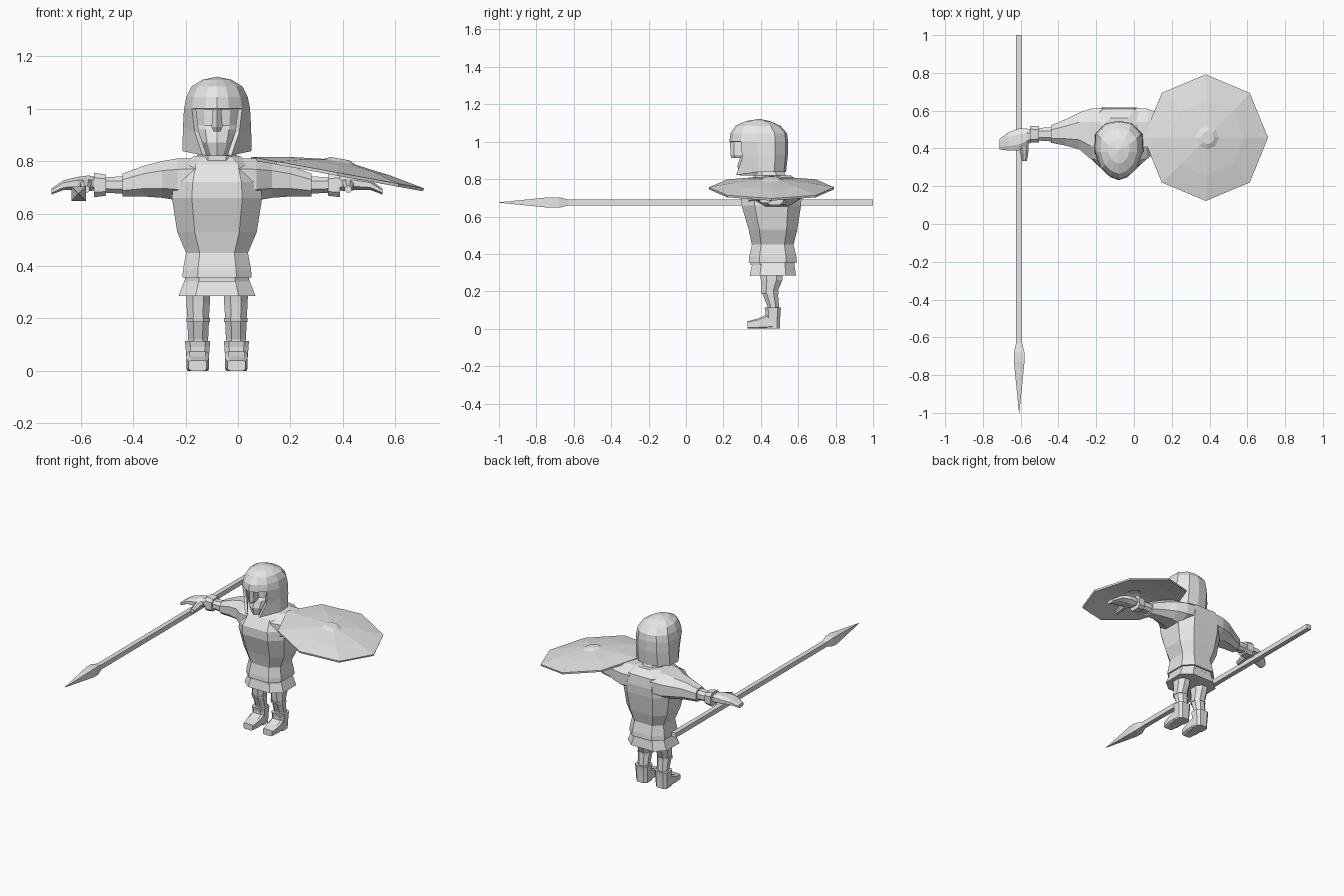
import bpy, bmesh, math
from mathutils import Matrix, Vector

if "Cube" in bpy.data.objects:
    bpy.data.objects.remove(bpy.data.objects["Cube"])

CX = -0.08  # symmetry plane of the figure
grey = bpy.data.materials.new("plain_grey")
grey.diffuse_color = (0.8, 0.8, 0.8, 1)
grey.use_nodes = True
grey.node_tree.nodes["Principled BSDF"].inputs["Base Color"].default_value = grey.diffuse_color


def finish(name, bm, recalc=True):
    if recalc:
        bmesh.ops.recalc_face_normals(bm, faces=bm.faces)
    me = bpy.data.meshes.new(name)
    bm.to_mesh(me)
    bm.free()
    me.materials.append(grey)
    ob = bpy.data.objects.new(name, me)
    bpy.context.collection.objects.link(ob)
    return ob


def ring(axis, pos, a0, a1, b0, b1, k=0.28):
    """Chamfered rectangle across an axis, spanning a0..a1 and b0..b1."""
    ka, kb = (a1 - a0) * k, (b1 - b0) * k
    pts = [(a0 + ka, b0), (a1 - ka, b0), (a1, b0 + kb), (a1, b1 - kb),
           (a1 - ka, b1), (a0 + ka, b1), (a0, b1 - kb), (a0, b0 + kb)]
    if axis == "x":
        return [Vector((pos, a, b)) for a, b in pts]
    if axis == "y":
        return [Vector((a, pos, b)) for a, b in pts]
    return [Vector((a, b, pos)) for a, b in pts]


def loft(name, rings):
    bm = bmesh.new()
    rows = [[bm.verts.new(p) for p in r] for r in rings]
    n = len(rows[0])
    for lo, hi in zip(rows, rows[1:]):
        for i in range(n):
            j = (i + 1) % n
            bm.faces.new((lo[i], lo[j], hi[j], hi[i]))
    bm.faces.new(rows[0])
    bm.faces.new(rows[-1])
    return finish(name, bm)


def column(name, cx, rows, k=0.28):
    """Upright part: rows of z, half width, front y, back y."""
    return loft(name, [ring("z", z, cx - h, cx + h, y0, y1, k) for z, h, y0, y1 in rows])


# Tunic, belt and skirt
column("tunic", CX, [(.355, .132, .335, .593), (.385, .130, .338, .59), (.45, .118, .352, .575),
                     (.53, .152, .335, .595), (.66, .172, .297, .615), (.72, .165, .297, .618),
                     (.785, .145, .34, .61), (.82, .085, .38, .56)], .22)
column("belt", CX, [(.34, .122, .345, .58), (.36, .122, .345, .58)], .22)
column("skirt", CX, [(.285, .147, .34, .588), (.35, .122, .355, .578)], .22)
column("neck", CX, [(.80, .08, .36, .54), (.85, .07, .36, .52)])

# Arms, hands, legs and boots on both sides
for side, s in (("right", -1), ("left", 1)):
    def arm(name, rows, k=.26):
        loft(side + "_" + name, [ring("x", CX + s * d, *r, k) for d, *r in rows])

    arm("sleeve", [(.08, .33, .615, .66, .81), (.15, .345, .61, .65, .81), (.21, .395, .59, .66, .80),
                   (.28, .415, .555, .665, .782), (.36, .43, .522, .665, .752)])
    arm("forearm", [(.35, .437, .512, .675, .742), (.435, .442, .508, .68, .738)])
    arm("cuff", [(.423, .432, .518, .668, .748), (.47, .43, .52, .662, .756)], .2)
    arm("hand", [(.455, .44, .50, .69, .738), (.49, .415, .505, .685, .745), (.53, .39, .505, .69, .74),
                 (.585, .388, .485, .69, .727), (.632, .395, .45, .672, .695)])
    # thumb reaching forward
    tx = CX + s * .50
    loft(side + "_thumb", [ring("y", y, tx - h, tx + h, z0, z1)
                           for y, h, z0, z1 in ((.43, .022, .69, .735), (.375, .02, .685, .72),
                                                (.333, .013, .68, .705))])
    lx = CX + s * .072
    column(side + "_leg", lx, [(.05, .036, .435, .495), (.12, .038, .435, .497), (.185, .041, .41, .492),
                               (.20, .041, .405, .49), (.26, .045, .40, .515), (.33, .046, .39, .52)])
    column(side + "_knee_band", lx, [(.187, .045, .403, .494), (.202, .045, .40, .494)])
    column(side + "_boot", lx + s * .002, [(0, .041, .42, .502), (.05, .043, .425, .503),
                                           (.09, .046, .425, .505), (.113, .048, .42, .508)], .2)
    fx = lx + s * .002
    loft(side + "_foot", [ring("y", y, fx - h, fx + h, 0, z, .14)
                          for y, h, z in ((.48, .041, .08), (.43, .043, .075), (.385, .043, .055),
                                          (.328, .034, .04))])

# Face: flat planes with a central ridge down to the chin
face = []
for z, h, y0, y1 in ((.82, .045, .285, .46), (.87, .075, .275, .48), (.92, .09, .29, .5),
                     (.935, .095, .305, .5), (1.0, .1, .305, .5), (1.04, .09, .30, .48)):
    face.append([Vector((CX + x, y, z)) for x, y in
                 ((0, y0), (h * .5, y0 + .015), (h, y0 + .07), (h * .8, y1), (-h * .8, y1),
                  (-h, y0 + .07), (-h * .5, y0 + .015))])
loft("face", face)

# Helmet shell: half outline swept up in rings, open below the brow
plan = [(0, 0), (.36, .05), (.76, .2), (1, .48), (.97, .78), (.55, .96), (0, 1)]
levels = [(.838, .132, .245, .535), (.93, .130, .235, .545), (1.0, .126, .232, .546),
          (1.045, .117, .238, .54), (1.085, .097, .265, .505), (1.11, .056, .32, .45)]
cheek = {0: (.055, .268, .822), 1: (.085, .30, .91)}
bm = bmesh.new()
rows = []
for li, (z, hw, y0, y1) in enumerate(levels):
    half = [(hw * u, y0 + (y1 - y0) * v, z) for u, v in plan]
    if li in cheek:
        half[2] = cheek[li]
    pts = half + [(-x, y, zz) for x, y, zz in half[-2:0:-1]]
    rows.append([bm.verts.new((CX + x, y, zz)) for x, y, zz in pts])
n = 12
for li in range(len(rows) - 1):
    lo, hi = rows[li], rows[li + 1]
    for i in range(n):
        j = (i + 1) % n
        if li < 2 and i in (0, 1, 10, 11):
            continue
        bm.faces.new((lo[i], lo[j], hi[j], hi[i]))
crown = bm.verts.new((CX, .39, 1.122))
for i in range(n):
    bm.faces.new((rows[-1][i], rows[-1][(i + 1) % n], crown))
bmesh.ops.delete(bm, geom=[v for v in bm.verts if not v.link_faces], context="VERTS")
helmet = finish("helmet", bm, False)
mod = helmet.modifiers.new("thickness", "SOLIDIFY")
mod.thickness = .018
mod.offset = -1

# Nose guard hanging from the brow
loft("nose_guard", [[Vector((CX + x, y, z)) for x, y in ((0, y0), (h, y0 + .02), (h, .31), (-h, .31), (-h, y0 + .02))]
                    for z, h, y0 in ((.912, .012, .243), (.93, .021, .237), (1.01, .015, .236))])

# Shield: shallow eight-sided dome with a small boss, tilted outwards
bm = bmesh.new()
rows = []
for r, z in ((.335, 0), (.20, .025), (.062, .042), (.035, .054)):
    rows.append([bm.verts.new((r * math.cos(i * math.pi / 4), r * math.sin(i * math.pi / 4), z))
                 for i in range(8)])
for lo, hi in zip(rows, rows[1:]):
    for i in range(8):
        bm.faces.new((lo[i], lo[(i + 1) % 8], hi[(i + 1) % 8], hi[i]))
bm.faces.new(rows[-1])
shield = finish("shield", bm, False)
shield.matrix_world = Matrix.Translation((.38, .457, .756)) @ Matrix.Rotation(math.radians(10.3), 4, "Y")
mod = shield.modifiers.new("thickness", "SOLIDIFY")
mod.thickness = .012
mod.offset = -1


# Spear: square shaft and pointed head
def square(y, h):
    x, z = -.608, .675
    return [Vector((x + a * h, y, z + b * h)) for a, b in ((-1, -1), (1, -1), (1, 1), (-1, 1))]


loft("spear_shaft", [square(1.0, .016), square(-.64, .016)])
loft("spear_head", [square(y, h) for y, h in ((-.63, .016), (-.68, .028), (-.73, .028), (-1.0, .001))])
